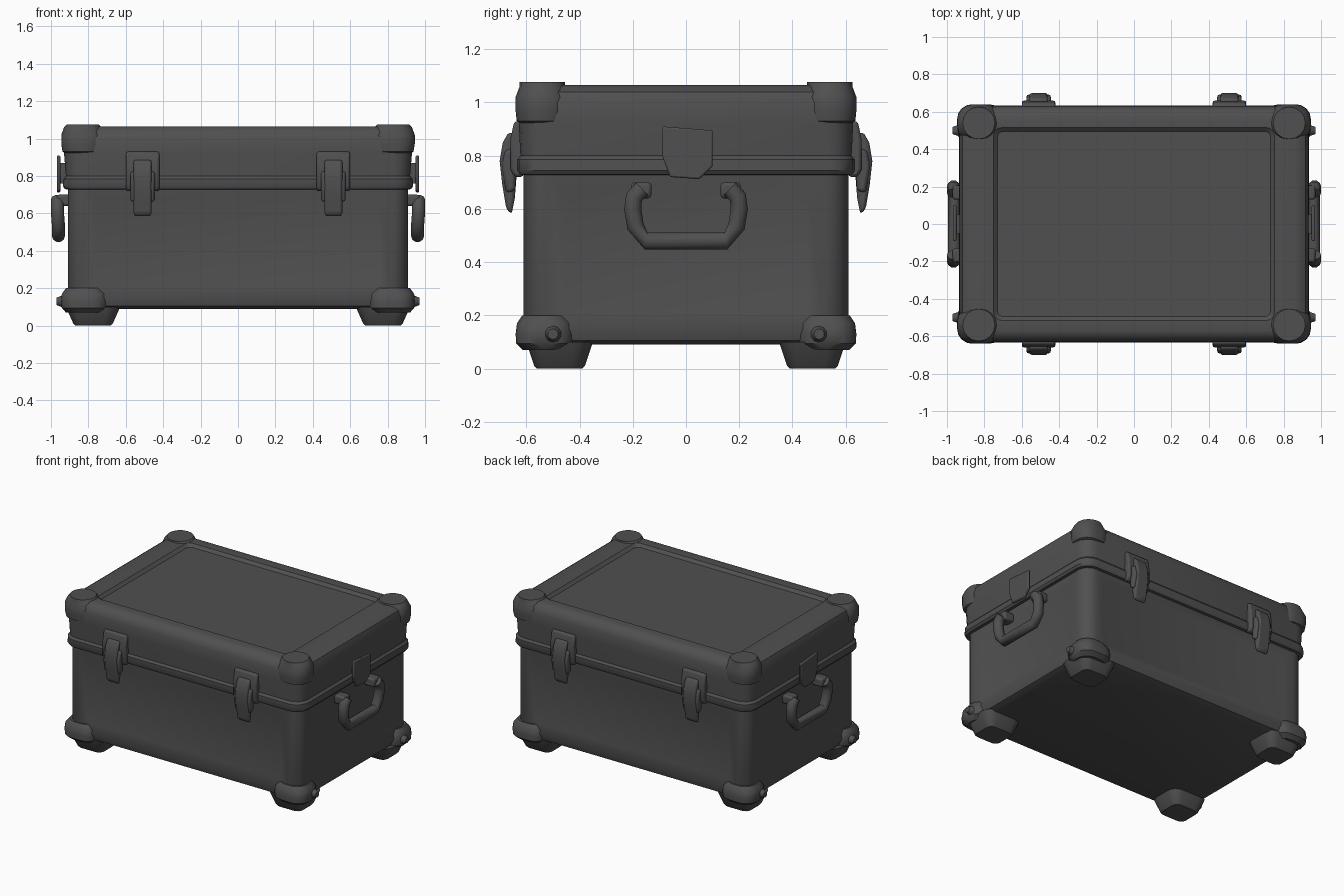
import bpy, bmesh, math
from mathutils import Vector

if "Cube" in bpy.data.objects:
    bpy.data.objects.remove(bpy.data.objects["Cube"])

mat = bpy.data.materials.new("dark grey")
mat.diffuse_color = (0.08, 0.08, 0.08, 1)
mat.use_nodes = True
mat.node_tree.nodes["Principled BSDF"].inputs["Base Color"].default_value = mat.diffuse_color


def finish(name, bm, mirror=(False, False), bevel=0, segs=2, angle=35):
    """Turn a bmesh into an object, with optional bevel and mirroring about the origin."""
    bmesh.ops.recalc_face_normals(bm, faces=bm.faces)
    me = bpy.data.meshes.new(name)
    bm.to_mesh(me)
    bm.free()
    ob = bpy.data.objects.new(name, me)
    bpy.context.collection.objects.link(ob)
    me.materials.append(mat)
    bpy.ops.object.select_all(action='DESELECT')
    ob.select_set(True)
    bpy.context.view_layer.objects.active = ob
    bpy.ops.object.shade_smooth()
    me.set_sharp_from_angle(angle=math.radians(angle))
    if bevel:
        b = ob.modifiers.new("Bevel", 'BEVEL')
        b.width, b.segments, b.limit_method = bevel, segs, 'ANGLE'
        b.harden_normals = False
    if any(mirror):
        m = ob.modifiers.new("Mirror", 'MIRROR')
        m.use_axis = (mirror[0], mirror[1], False)
    return ob


def loft(rings, segs=4):
    """Stack rounded rectangles: (cx, cy, half x, half y, corner radius, z)."""
    bm = bmesh.new()
    loops = []
    for cx, cy, hx, hy, r, z in rings:
        loop = []
        for q, (sx, sy) in enumerate(((1, 1), (-1, 1), (-1, -1), (1, -1))):
            for i in range(segs + 1):
                a = math.pi / 2 * (q + i / segs)
                loop.append(bm.verts.new((cx + sx * (hx - r) + r * math.cos(a),
                                          cy + sy * (hy - r) + r * math.sin(a), z)))
        loops.append(loop)
    for a, b in zip(loops, loops[1:]):
        for i in range(len(a)):
            j = (i + 1) % len(a)
            bm.faces.new((a[i], a[j], b[j], b[i]))
    bm.faces.new(loops[0])
    bm.faces.new(loops[-1])
    bmesh.ops.recalc_face_normals(bm, faces=bm.faces)
    return bm


def box(lo, hi):
    bm = bmesh.new()
    bmesh.ops.create_cube(bm, size=1)
    for v in bm.verts:
        v.co = Vector([(l + h) / 2 + c * (h - l) for l, h, c in zip(lo, hi, v.co)])
    return bm


def extrude(points, to3d, a, b):
    """Prism from a 2D profile between offsets a and b."""
    bm = bmesh.new()
    p = [bm.verts.new(to3d(u, v, a)) for u, v in points]
    q = [bm.verts.new(to3d(u, v, b)) for u, v in points]
    bm.faces.new(p)
    bm.faces.new(q)
    for i in range(len(p)):
        j = (i + 1) % len(p)
        bm.faces.new((p[i], p[j], q[j], q[i]))
    return bm


BOTH, X_ONLY = (True, True), (True, False)

# Body with shallow dished side panels
bm = loft([(0, 0, x, y, r, z) for x, y, r, z in (
    (.86, .56, .06, .09), (.895, .595, .08, .105), (.91, .61, .09, .15), (.91, .61, .09, .74))])
walls = [f for f in bm.faces if f.calc_area() > 0.3 and abs(f.normal.z) < 0.1]
bmesh.ops.inset_individual(bm, faces=walls, thickness=0.09, depth=-0.018)
finish("body", bm)

# Lid with lower lip, rolled top edge and recessed top panel
finish("lid", loft([(0, 0, x, y, r, z) for x, y, r, z in (
    (.89, .59, .08, .725), (.925, .625, .09, .73), (.936, .634, .1, .745),
    (.934, .634, .1, .785), (.92, .622, .09, .80), (.93, .628, .1, .92),
    (.932, .63, .1, 1.0), (.918, .615, .1, 1.04), (.89, .59, .1, 1.06),
    (.86, .57, .1, 1.066), (.75, .515, .04, 1.064), (.73, .495, .03, 1.045))]))

# Rounded corner caps at top and bottom
finish("lid_corner_caps", loft([(.83, .54, x, y, .085, z) for x, y, z in (
    (.08, .07, .915), (.108, .096, .93), (.115, .1, .97), (.115, .1, 1.02),
    (.1, .085, 1.06), (.086, .086, 1.076))]), BOTH)
finish("base_corner_caps", loft([(.82, .53, x, y, .08, z) for x, y, z in (
    (.1, .082, .07), (.122, .108, .095), (.126, .11, .13), (.122, .105, .17),
    (.1, .085, .2))]), BOTH)

# Tapered feet
finish("feet", loft([(.775, .475, x, y, r, z) for x, y, r, z in (
    (.095, .085, .04, 0), (.105, .095, .05, .01), (.145, .125, .07, .1))]), BOTH)

# Rivets on the end faces of the base caps
bm = bmesh.new()
bmesh.ops.create_cone(bm, cap_ends=True, segments=10, radius1=.035, radius2=.02, depth=.04)
for v in bm.verts:
    v.co = Vector((.95 + v.co.z, .5 + v.co.x, .13 + v.co.y))
finish("rivets", bm, BOTH)

# Toggle latches, two on the front and two on the back
side = lambda y, z, x: (x, y, z)
finish("latch_plates", extrude([(.61, .93), (.645, .93), (.66, .86), (.66, .75),
                                (.645, .72), (.61, .72)], side, .42, .6),
       BOTH, .012)
finish("latch_hooks", extrude([(.64, .83), (.68, .82), (.692, .76), (.675, .66),
                               (.64, .67)], side, .445, .575), BOTH, .012)
finish("latch_levers", extrude([(.64, .88), (.665, .89), (.688, .85), (.70, .78),
                                (.69, .69), (.675, .60), (.655, .58), (.643, .64),
                                (.635, .74)], side, .462, .558), BOTH, .012)

# Carrying handles on the ends: swept tube
path = [(-.165, .675), (-.195, .645), (-.2, .6), (-.19, .535), (-.15, .48)]
path = path + [(-y, z) for y, z in reversed(path)]
bm = bmesh.new()
rings = []
for i, (y, z) in enumerate(path):
    y0, z0 = path[max(i - 1, 0)]
    y1, z1 = path[min(i + 1, len(path) - 1)]
    n = Vector((0, -(z1 - z0), y1 - y0)).normalized()
    x = .965 if z > .55 else .96
    rings.append([bm.verts.new(Vector((x + .035 * math.cos(a), y, z)) + n * .034 * math.sin(a))
                  for a in (math.tau * k / 10 for k in range(10))])
for a, b in zip(rings, rings[1:]):
    for k in range(10):
        m = (k + 1) % 10
        bm.faces.new((a[k], a[m], b[m], b[k]))
bm.faces.new(rings[0])
bm.faces.new(rings[-1])
finish("carry_handles", bm, X_ONLY, angle=50)
finish("handle_mounts", box((.89, .13, .64), (.97, .205, .70)), BOTH, .012)

# Tag plates above the handles, on small spacers
end = lambda y, z, x: (x, y, z)
finish("tag_plates", extrude([(-.09, .91), (.1, .895), (.1, .76), (.05, .712), (-.06, .72),
                              (-.09, .8)], end, .95, .968), X_ONLY, .006)
finish("tag_spacers", box((.91, -.05, .76), (.955, .05, .87)), X_ONLY)
